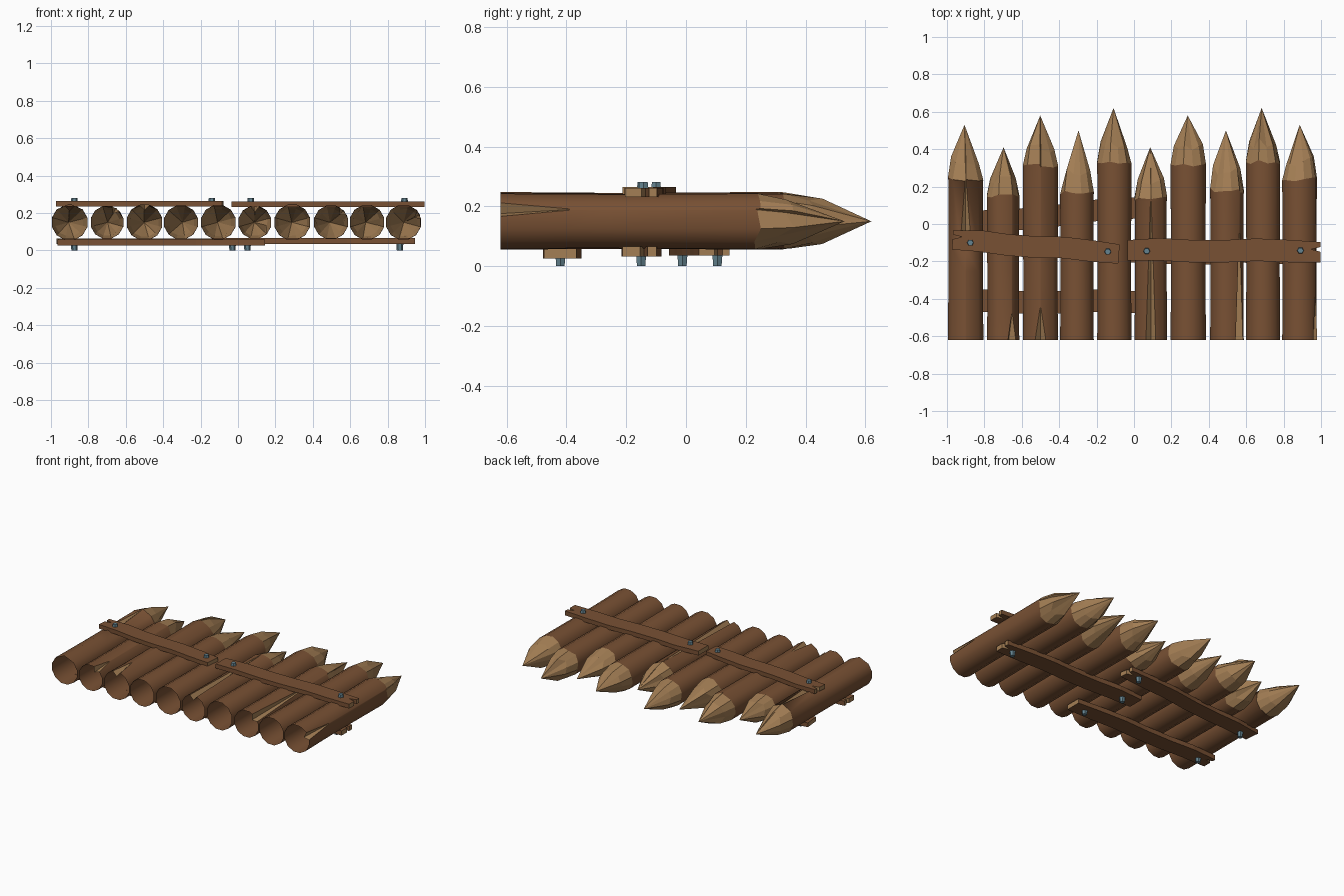
import bpy, bmesh, math, random
from mathutils import Vector

if "Cube" in bpy.data.objects:
    bpy.data.objects.remove(bpy.data.objects["Cube"])

random.seed(4)


def material(name, rgb):
    m = bpy.data.materials.new(name)
    m.diffuse_color = (*rgb, 1)
    m.use_nodes = True
    m.node_tree.nodes["Principled BSDF"].inputs["Base Color"].default_value = m.diffuse_color
    return m


BARK = material("brown bark", (0.19, 0.082, 0.034))
WOOD = material("cut wood", (0.37, 0.21, 0.09))
METAL = material("blue grey metal", (0.13, 0.23, 0.28))


def finish(name, bm, *mats):
    me = bpy.data.meshes.new(name)
    bm.to_mesh(me)
    bm.free()
    for m in mats:
        me.materials.append(m)
    ob = bpy.data.objects.new(name, me)
    bpy.context.collection.objects.link(ob)
    return ob


BASE, ZC, SIDES = -0.62, 0.15, 12


def log(name, cx, r, bark_end, tip, crack=None):
    """Open tube with a carved point; crack = (angle, wide y, tip y, half width)."""
    angles = [(i + 0.5) * 360 / SIDES for i in range(SIDES)]
    cols = [(a, 0) for a in angles]
    ys = [BASE, -0.25, bark_end]
    if crack:
        ca, y0, y1, hw = crack
        cols = [(a, 0) for a in angles if abs((a - ca + 180) % 360 - 180) > hw + 3]
        cols += [(ca - 0.01, -1), (ca, 2), (ca + 0.01, 1)]
        cols.sort()
        ys = sorted(set(ys + [y0, y1] + ([y0 - 0.04] if y0 > BASE else [])))
    jit = [random.uniform(-1, 1) for _ in cols]
    cut = ZC
    rings = []
    bm = bmesh.new()
    # bark rings, then one shaping ring for the point
    mid = bark_end + 0.33 * (tip - bark_end)
    for y in ys + [mid]:
        ring = []
        for (a, kind), j in zip(cols, jit):
            rad = r * (1.0 if y in (BASE, bark_end) else 0.97)
            yy = y
            open_ = 0
            if crack and y0 <= y < y1:
                open_ = (y1 - y) / (y1 - y0)
            if kind in (-1, 1):
                a = ca + kind * (1.5 + (hw - 1.5) * open_)
            elif kind == 2:
                rad -= 0.035 * open_
            if y == bark_end:
                yy += 0.012 * j
            if y == mid:
                rad = r * (0.78 + 0.05 * j)
                yy += 0.03 * j
            t = math.radians(a)
            ring.append(bm.verts.new((cx + rad * math.cos(t), yy, ZC + rad * math.sin(t))))
        rings.append(ring)
    n = len(cols)
    for k in range(len(rings) - 1):
        for i in range(n):
            i2 = (i + 1) % n
            f = bm.faces.new((rings[k][i], rings[k + 1][i], rings[k + 1][i2], rings[k][i2]))
            carved = k == len(rings) - 2
            split = crack and 2 in (cols[i][1], cols[i2][1]) and \
                not carved and y0 <= ys[k] < y1
            f.material_index = 1 if carved or split else 0
            f.smooth = f.material_index == 0
    apex = bm.verts.new((cx + random.uniform(-0.008, 0.008), tip, ZC))
    for i in range(n):
        f = bm.faces.new((rings[-1][i], apex, rings[-1][(i + 1) % n]))
        f.material_index = 1
    finish(name, bm, BARK, WOOD)


# Row of sharpened logs
LOGS = [
    (-0.9, 0.098, 0.24, 0.53, (90, -0.10, 0.23, 18)),
    (-0.7, 0.09, 0.15, 0.41, (57, BASE, -0.48, 16)),
    (-0.5, 0.098, 0.31, 0.58, (90, BASE, -0.45, 17)),
    (-0.305, 0.093, 0.17, 0.50, None),
    (-0.105, 0.095, 0.33, 0.62, None),
    (0.09, 0.09, 0.14, 0.41, (90, BASE, 0.12, 17)),
    (0.29, 0.098, 0.31, 0.58, None),
    (0.497, 0.093, 0.18, 0.50, (42, BASE, -0.05, 18)),
    (0.69, 0.095, 0.33, 0.62, None),
    (0.885, 0.096, 0.24, 0.53, (25, BASE, -0.39, 15)),
]
for i, spec in enumerate(LOGS):
    log(f"log_{i + 1}", *spec)


def plank(name, start, end, width, z0, z1, notch):
    """Wavy board from start to end with a split at one end (-1 left, 1 right)."""
    a, b = Vector(start), Vector(end)
    d = (b - a).normalized()
    s = Vector((-d.y, d.x))
    upper, lower = [], []
    for k in range(7):
        p = a.lerp(b, k / 6)
        w = width / 2 * (0.9 if k in (0, 6) else 1)
        off = 0.006 * math.sin(k * 1.9)
        upper.append(p + s * (w + off))
        lower.append(p - s * (w - off))
    gap = 0.022
    right = [b + s * gap, b - d * 0.05 + s * 0.01, b - s * 0.004] if notch > 0 else []
    left = [a + s * 0.004, a + d * 0.05 + s * 0.02, a + s * gap * 1.3] if notch < 0 else []
    outline = upper + right + lower[::-1] + left
    bm = bmesh.new()
    lo = [bm.verts.new((p.x, p.y, z0)) for p in outline]
    hi = [bm.verts.new((p.x, p.y, z1)) for p in outline]
    bm.faces.new(lo)
    bm.faces.new(hi)
    n = len(outline)
    for i in range(n):
        j = (i + 1) % n
        f = bm.faces.new((lo[i], lo[j], hi[j], hi[i]))
        # sawn ends and the split show cut wood
        if abs((outline[j] - outline[i]).normalized().dot(s)) > 0.25:
            f.material_index = 1
    bmesh.ops.recalc_face_normals(bm, faces=bm.faces)
    finish(name, bm, BARK, WOOD)


# Cross planks: two above, three below
plank("top_plank_left", (-0.97, -0.085), (-0.08, -0.155), 0.115, 0.235, 0.264, -1)
plank("top_plank_right", (-0.035, -0.14), (0.998, -0.145), 0.12, 0.232, 0.262, 1)
plank("bottom_plank_right", (-0.14, -0.15), (0.945, -0.15), 0.125, 0.033, 0.065, 1)
plank("bottom_plank_front", (-0.965, -0.415), (0.145, -0.415), 0.12, 0.026, 0.058, -1)
plank("bottom_plank_back", (-0.965, -0.005), (0.14, 0.10), 0.115, 0.035, 0.064, 1)


def nail(name, x, y, z_in, z_out):
    """Short six-sided peg standing out of a plank."""
    bm = bmesh.new()
    rings = []
    for z, r in ((z_in, 0.02), (z_out, 0.016)):
        rings.append([bm.verts.new((x + r * math.cos(k * math.pi / 3),
                                    y + r * math.sin(k * math.pi / 3), z)) for k in range(6)])
    for k in range(6):
        j = (k + 1) % 6
        bm.faces.new((rings[0][k], rings[0][j], rings[1][j], rings[1][k]))
    for r in rings:
        bm.faces.new(r)
    bmesh.ops.recalc_face_normals(bm, faces=bm.faces)
    finish(name, bm, METAL)


# Nails through the plank ends
for i, (x, y) in enumerate([(-0.875, -0.1), (-0.14, -0.148), (0.068, -0.145), (0.89, -0.142)]):
    nail(f"top_nail_{i + 1}", x, y, 0.25, 0.281)
for i, (x, y) in enumerate([(-0.03, -0.15), (0.865, -0.15), (0.05, -0.42), (-0.875, -0.42),
                            (0.05, 0.105), (-0.875, -0.012)]):
    nail(f"bottom_nail_{i + 1}", x, y, 0.045, 0.0)
